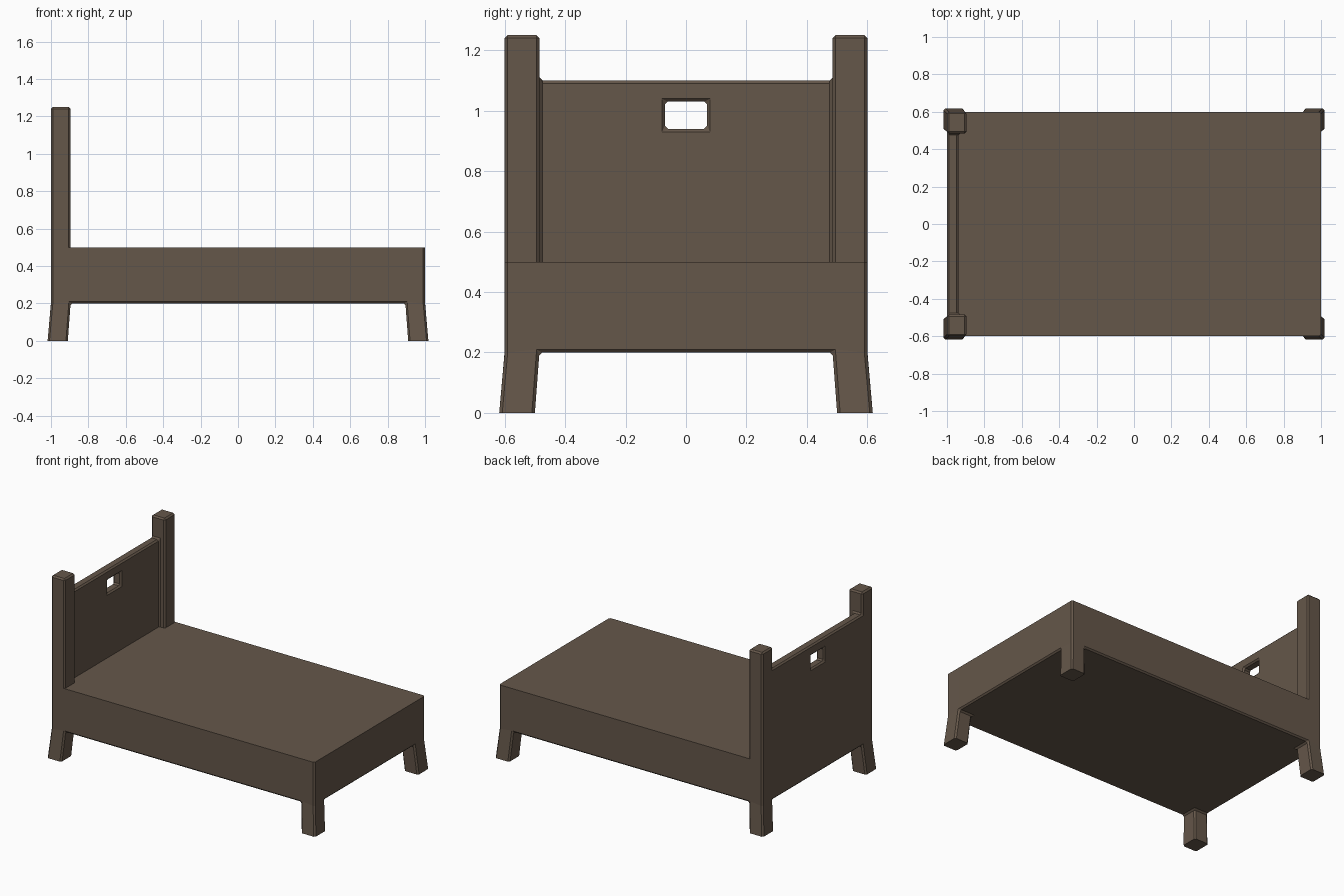
import bpy, bmesh, math

if "Cube" in bpy.data.objects:
    bpy.data.objects.remove(bpy.data.objects["Cube"])

wood = bpy.data.materials.new("dark_wood")
wood.diffuse_color = (0.13, 0.095, 0.068, 1)
wood.use_nodes = True
wood.node_tree.nodes["Principled BSDF"].inputs["Base Color"].default_value = wood.diffuse_color


def block_mesh(name, xs, ys, zs, filled, sharp_z, shape=None):
    """Solid made of the filled cells of a grid; edges chamfered except at height sharp_z."""
    bm = bmesh.new()
    verts = {}

    def vert(i, j, k):
        if (i, j, k) not in verts:
            verts[i, j, k] = bm.verts.new((xs[i], ys[j], zs[k]))
        return verts[i, j, k]

    size = (len(xs) - 1, len(ys) - 1, len(zs) - 1)

    def solid(c):
        return all(0 <= c[a] < size[a] for a in range(3)) and filled(*c)

    cells = [(i, j, k) for i in range(size[0]) for j in range(size[1]) for k in range(size[2])]
    for c in filter(solid, cells):
        for axis in range(3):
            u, v = (axis + 1) % 3, (axis + 2) % 3
            for side in (0, 1):
                near = list(c)
                near[axis] += 2 * side - 1
                if solid(near):
                    continue
                ring = []
                for du, dv in ((0, 0), (1, 0), (1, 1), (0, 1)):
                    p = list(c)
                    p[axis] += side
                    p[u] += du
                    p[v] += dv
                    ring.append(vert(*p))
                bm.faces.new(ring if side else ring[::-1])
    if shape:
        for vtx in bm.verts:
            shape(vtx.co)
    bm.normal_update()
    edges = [e for e in bm.edges
             if e.calc_face_angle(0) > math.radians(30)
             and not all(any(abs(w.co.z - z) < 1e-5 for z in sharp_z) for w in e.verts)]
    bmesh.ops.bevel(bm, geom=edges, offset=0.01, segments=1, profile=0.5,
                    affect='EDGES', clamp_overlap=True)
    bmesh.ops.recalc_face_normals(bm, faces=bm.faces)
    mesh = bpy.data.meshes.new(name)
    bm.to_mesh(mesh)
    bm.free()
    mesh.materials.append(wood)
    obj = bpy.data.objects.new(name, mesh)
    bpy.context.collection.objects.link(obj)
    return obj


# Bed base with four tapered legs
def taper(co):
    if co.z < 0.01:
        for a, half in ((0, 1.0), (1, 0.6)):
            inset = -0.018 if abs(co[a]) > half - 0.01 else 0.015
            co[a] += math.copysign(inset, co[a])


block_mesh("bed_base",
           [-1, -0.895, 0.895, 1], [-0.6, -0.485, 0.485, 0.6], [0, 0.2, 0.5],
           lambda i, j, k: k == 1 or (i != 1 and j != 1), (0, 0.5), taper)


# Headboard: two posts, thin panel and a handle slot
def headboard(i, j, k):
    if j in (0, 4):
        return True
    return i == 0 and k < 3 and not (j == 2 and k == 1)


block_mesh("headboard",
           [-1, -0.938, -0.895], [-0.6, -0.485, -0.07, 0.07, 0.485, 0.6],
           [0.5, 0.94, 1.03, 1.1, 1.25], headboard, (0.5,))
